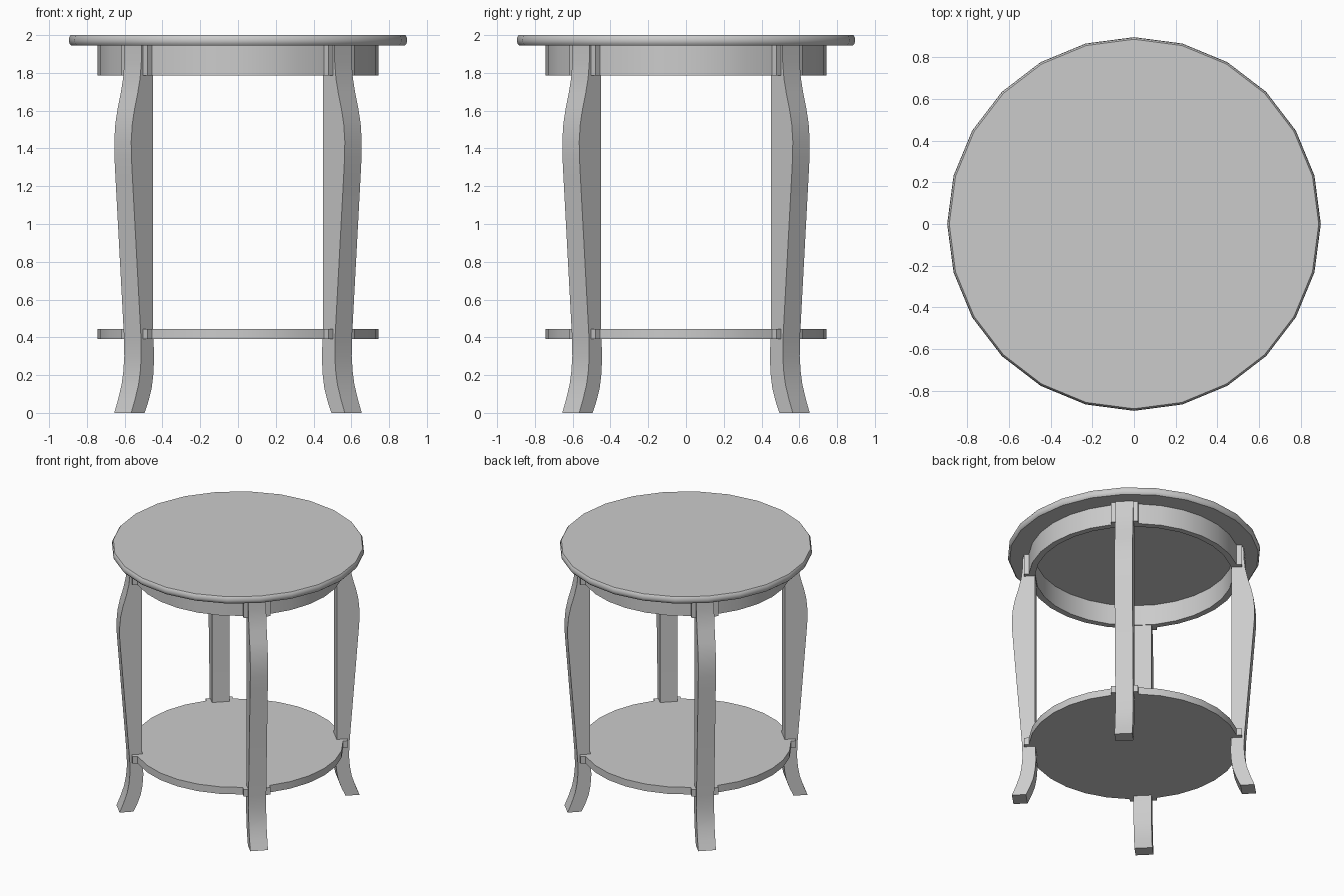
import bpy, bmesh
from math import pi, sin, cos, asin, atan2, radians

cube = bpy.data.objects.get("Cube")
if cube:
    bpy.data.objects.remove(cube, do_unlink=True)

grey = bpy.data.materials.new("plain grey")
grey.use_nodes = True
colour = (0.6, 0.6, 0.6, 1)
grey.diffuse_color = colour
grey.node_tree.nodes["Principled BSDF"].inputs["Base Color"].default_value = colour


def finish(name, bm):
    bmesh.ops.recalc_face_normals(bm, faces=bm.faces[:])
    mesh = bpy.data.meshes.new(name)
    bm.to_mesh(mesh)
    bm.free()
    mesh.materials.append(grey)
    obj = bpy.data.objects.new(name, mesh)
    bpy.context.collection.objects.link(obj)
    bpy.ops.object.select_all(action='DESELECT')
    obj.select_set(True)
    bpy.context.view_layer.objects.active = obj
    bpy.ops.object.shade_smooth_by_angle(angle=radians(30))
    return obj


def bridge(bm, a, b):
    for i in range(len(a)):
        j = (i + 1) % len(a)
        bm.faces.new((a[i], a[j], b[j], b[i]))


def loop(bm, points, z):
    return [bm.verts.new((x, y, z)) for x, y in points]


def circle(r, sides=24):
    return [(r * cos(2 * pi * i / sides), r * sin(2 * pi * i / sides)) for i in range(sides)]


# Round outline with a square pad at each leg
RADIUS, PAD_OUT, PAD_HALF = 0.745, 0.775, 0.096


def padded_outline(steps=6):
    reach = pi / 4 - asin(PAD_HALF / RADIUS)
    polar = []
    for k in range(4):
        turn = k * pi / 2
        polar += [(RADIUS, turn - reach + 2 * reach * i / steps) for i in range(steps + 1)]
        r, t = (PAD_OUT**2 + PAD_HALF**2) ** 0.5, atan2(PAD_HALF, PAD_OUT)
        polar += [(r, turn + pi / 4 - t), (r, turn + pi / 4 + t)]
    return polar


def to_xy(polar, radius=None):
    return [((radius or r) * cos(t), (radius or r) * sin(t)) for r, t in polar]


# Table top with a softly rounded rim
bm = bmesh.new()
rim = [(0.883, 1.945), (0.892, 1.955), (0.896, 1.97), (0.893, 1.99), (0.886, 2.0)]
rings = [loop(bm, circle(r), z) for r, z in rim]
for low, high in zip(rings, rings[1:]):
    bridge(bm, low, high)
bm.faces.new(rings[0])
bm.faces.new(rings[-1])
finish("table_top", bm)

# Lower shelf
bm = bmesh.new()
outline = padded_outline()
low, high = (loop(bm, to_xy(outline), z) for z in (0.39, 0.445))
bridge(bm, low, high)
bm.faces.new(low)
bm.faces.new(high)
finish("lower_shelf", bm)

# Open apron ring under the top
bm = bmesh.new()
inner = to_xy(outline, 0.70)
rings = [loop(bm, pts, z) for pts, z in ((to_xy(outline), 1.785), (to_xy(outline), 1.945),
                                         (inner, 1.945), (inner, 1.785))]
for i in range(4):
    bridge(bm, rings[i], rings[(i + 1) % 4])
finish("apron", bm)

# Curved legs on the diagonals, as extruded side profiles (radius, height)
outer_edge = [(0.863, 0), (0.835, 0.07), (0.808, 0.15), (0.795, 0.22), (0.788, 0.3),
              (0.79, 0.4), (0.855, 1.26), (0.862, 1.36), (0.863, 1.44), (0.855, 1.53),
              (0.838, 1.61), (0.815, 1.69), (0.797, 1.77), (0.788, 1.85), (0.785, 1.945)]
inner_edge = [(0.70, 1.945), (0.70, 0.46), (0.695, 0.37), (0.692, 0.28), (0.698, 0.2),
              (0.71, 0.13), (0.735, 0.06), (0.763, 0)]
HALF = 0.0635
for k, name in enumerate(("back_left", "back_right", "front_right", "front_left")):
    bm = bmesh.new()
    sides = [[bm.verts.new((r, y, z)) for r, z in outer_edge + inner_edge] for y in (-HALF, HALF)]
    bridge(bm, *sides)
    for side in sides:
        bm.faces.new(side)
    leg = finish(name + "_leg", bm)
    leg.rotation_euler.z = pi / 4 + k * pi / 2
